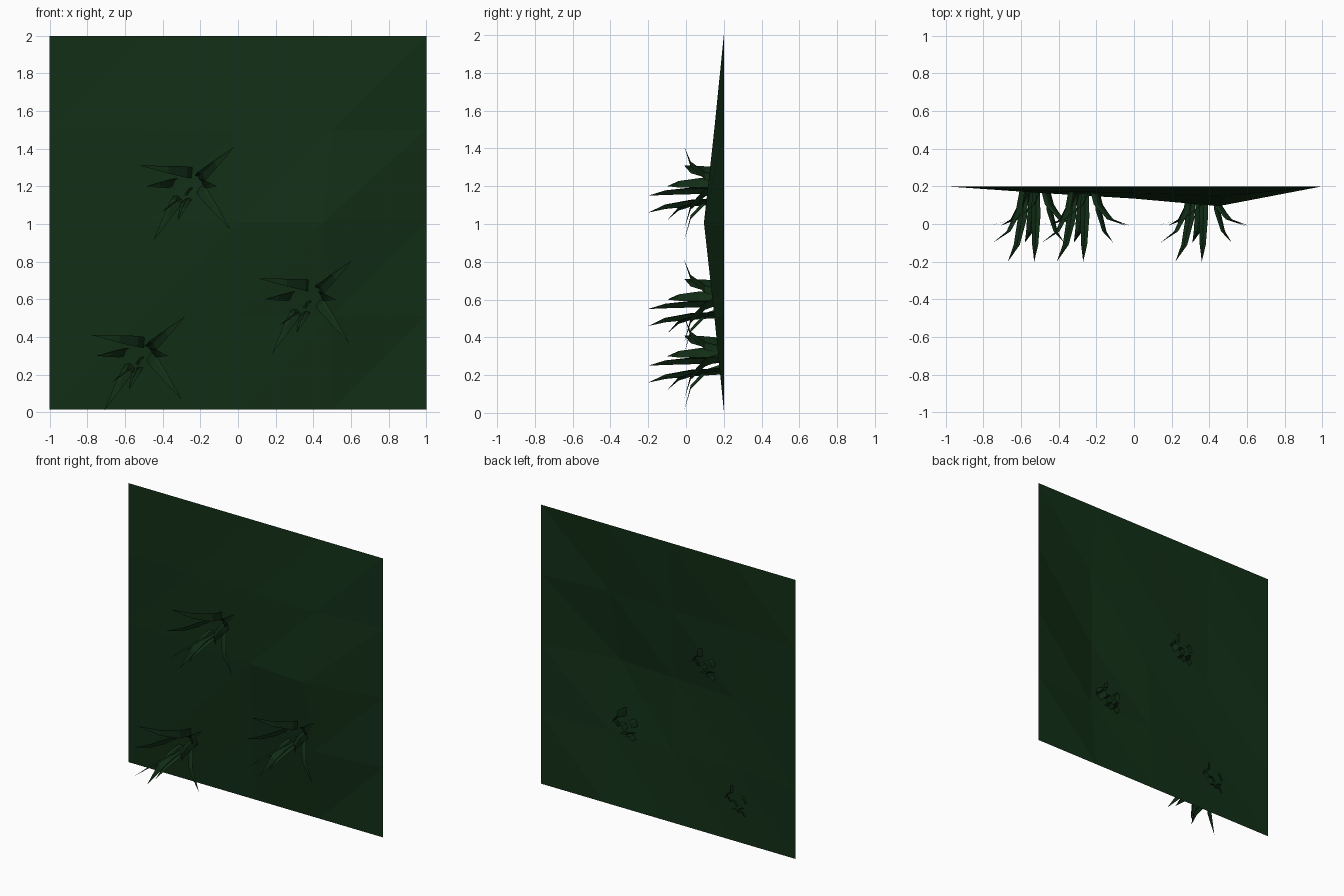
import bpy, bmesh
from mathutils import Vector

if "Cube" in bpy.data.objects:
    bpy.data.objects.remove(bpy.data.objects["Cube"])

green = bpy.data.materials.new("dark_green")
green.diffuse_color = (0.006, 0.028, 0.008, 1)
green.use_nodes = True
green.node_tree.nodes["Principled BSDF"].inputs["Base Color"].default_value = green.diffuse_color

def finish(bm, name, loc=(0, 0, 0)):
    me = bpy.data.meshes.new(name)
    bm.to_mesh(me)
    bm.free()
    me.materials.append(green)
    ob = bpy.data.objects.new(name, me)
    ob.location = loc
    bpy.context.collection.objects.link(ob)
    return ob

# Hedge panel: coarse sheet bulging towards the front
bulge = {(1, 1): .175, (2, 1): .165, (3, 1): .15,
         (1, 2): .165, (2, 2): .135, (3, 2): .095,
         (1, 3): .175, (2, 3): .165, (3, 3): .15}
bm = bmesh.new()
grid = [[bm.verts.new(((i - 2) * .5 - (.05 if (i, j) == (3, 2) else 0),
                       bulge.get((i, j), .2), .015 + j * .496))
         for j in range(5)] for i in range(5)]
for i in range(4):
    for j in range(4):
        a, b = grid[i][j], grid[i + 1][j]
        c, d = grid[i + 1][j + 1], grid[i][j + 1]
        bm.faces.new((a, b, c))
        bm.faces.new((a, c, d))
finish(bm, "hedge_panel")

# Leaf blades: root (x, z), tip (x, y, z), width direction (x, z)
leaves = [((.03, .07), (-.26, -.01, .11), (.1, 1)),
          ((.04, .03), (.24, -.01, .21), (-.7, .7)),
          ((.05, 0), (.22, -.01, -.23), (.7, .7)),
          ((-.05, -.05), (-.19, -.01, -.29), (.9, -.4)),
          ((-.06, -.08), (-.15, -.2, -.14), (.8, .6)),
          ((0, -.02), (-.01, -.2, -.05), (.8, .6)),
          ((-.07, .02), (-.23, -.1, 0), (.5, .8)),
          ((.06, .02), (.15, -.1, 0), (.5, -.8)),
          ((-.01, -.07), (-.06, -.1, -.18), (.9, .3))]

def add_leaf(bm, root, tip, across):
    p0 = Vector((root[0], .2, root[1]))
    p2 = Vector(tip)
    # root grows straight out before bending to the tip
    p1 = Vector((root[0], tip[1] * .6 + .02, root[1])).lerp(p2, .12)
    w = Vector((across[0], 0, across[1])).normalized()
    rows = []
    for t, half in ((0, .026), (.3, .03), (.65, .02)):
        c = p0 * (1 - t) ** 2 + p1 * (2 * t * (1 - t)) + p2 * t * t
        fold = Vector((0, 0, .012))
        rows.append([bm.verts.new(c + w * half), bm.verts.new(c + fold),
                     bm.verts.new(c - w * half)])
    for r, s in zip(rows, rows[1:]):
        for k in range(2):
            bm.faces.new((r[k], r[k + 1], s[k + 1], s[k]))
    end = bm.verts.new(p2)
    for k in range(2):
        bm.faces.new((rows[-1][k], rows[-1][k + 1], end))

# Three identical leaf tufts
for n, (x, z) in enumerate(((-.26, 1.2), (.37, .6), (-.52, .3))):
    bm = bmesh.new()
    for leaf in leaves:
        add_leaf(bm, *leaf)
    finish(bm, f"leaf_tuft_{n + 1}", (x, 0, z))
